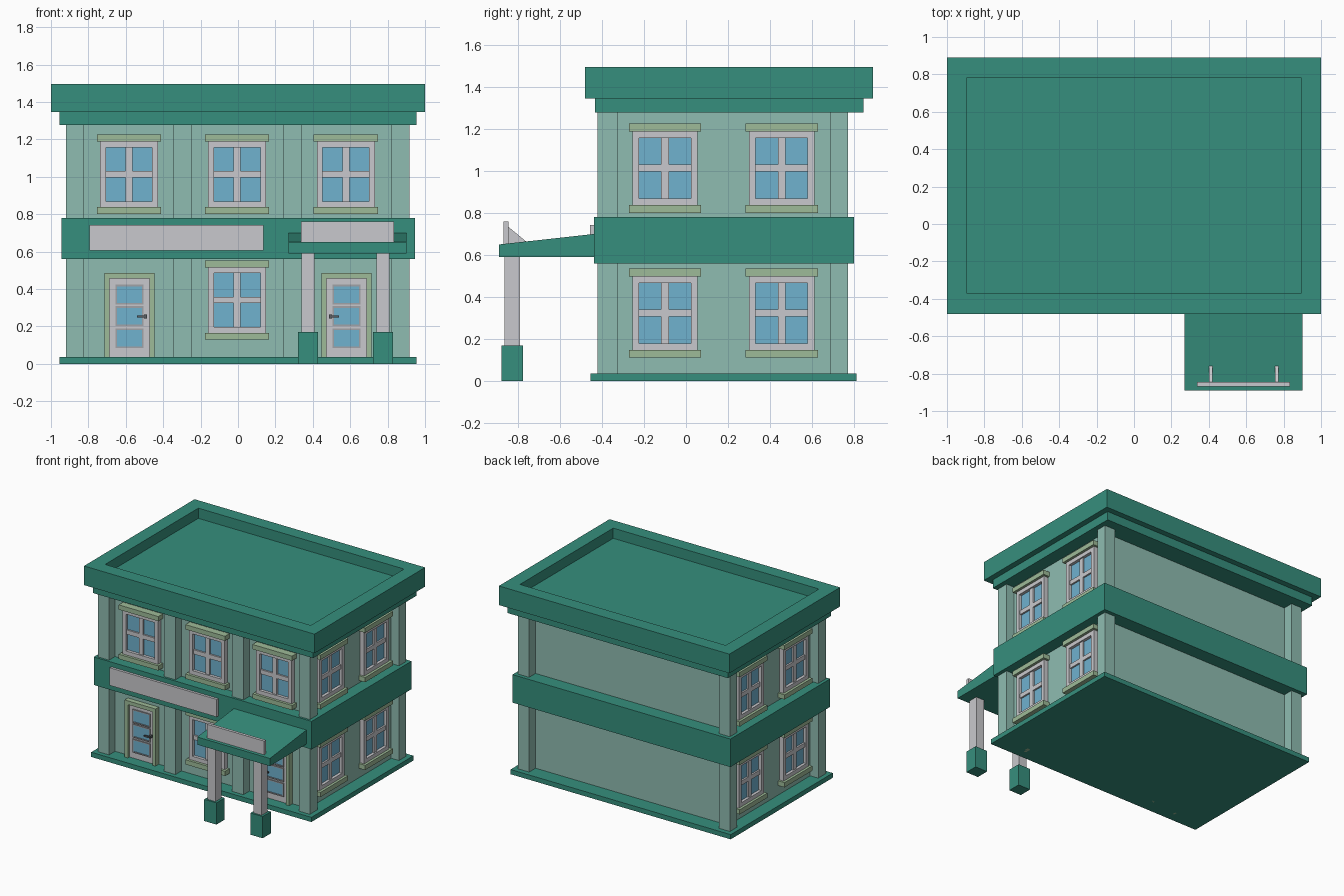
import bpy, bmesh, math
from mathutils import Matrix, Vector

if "Cube" in bpy.data.objects:
    bpy.data.objects.remove(bpy.data.objects["Cube"])


def material(name, r, g, b):
    lin = [((c / 255 + 0.055) / 1.055) ** 2.4 for c in (r, g, b)]
    m = bpy.data.materials.new(name)
    m.diffuse_color = (*lin, 1)
    m.use_nodes = True
    m.node_tree.nodes["Principled BSDF"].inputs["Base Color"].default_value = m.diffuse_color
    return m


GREEN = material("deep green", 54, 143, 125)
WALL = material("pale green", 143, 188, 177)
GREY = material("light grey", 201, 201, 205)
GLASS = material("glass blue", 112, 178, 207)
TRIM = material("olive trim", 158, 187, 152)
DARK = material("dark metal", 90, 95, 100)
FRAME = material("mid grey", 160, 162, 167)


def boxes(name, mat, items, matrix=Matrix()):
    """One object from (x0, x1, y0, y1, z0, z1) boxes."""
    bm = bmesh.new()
    for x0, x1, y0, y1, z0, z1 in items:
        m = Matrix.Translation(((x0 + x1) / 2, (y0 + y1) / 2, (z0 + z1) / 2))
        bmesh.ops.create_cube(bm, size=1, matrix=m @ Matrix.Diagonal((x1 - x0, y1 - y0, z1 - z0, 1)))
    return finish(name, mat, bm, matrix)


def finish(name, mat, bm, matrix=Matrix()):
    bmesh.ops.recalc_face_normals(bm, faces=bm.faces)
    me = bpy.data.meshes.new(name)
    bm.to_mesh(me)
    bm.free()
    me.materials.append(mat)
    ob = bpy.data.objects.new(name, me)
    ob.matrix_world = matrix
    bpy.context.collection.objects.link(ob)
    return ob


def side_prism(name, mat, profile, spans):
    """Extrude a (y, z) profile along x over each span."""
    bm = bmesh.new()
    for x0, x1 in spans:
        face = bm.faces.new([bm.verts.new((x0, y, z)) for y, z in profile])
        ext = bmesh.ops.extrude_face_region(bm, geom=[face])
        bmesh.ops.translate(bm, vec=(x1 - x0, 0, 0),
                            verts=[v for v in ext["geom"] if isinstance(v, bmesh.types.BMVert)])
    return finish(name, mat, bm)


def ring(w, z0, z1, t, d, back=0.01):
    """Four bars round an opening; the outside faces -y."""
    return [(-w, -w + t, -d, back, z0, z1), (w - t, w, -d, back, z0, z1),
            (-w + t, w - t, -d, back, z0, z0 + t), (-w + t, w - t, -d, back, z1 - t, z1)]


def place(x, y, z, turn=0):
    return Matrix.Translation((x, y, z)) @ Matrix.Rotation(math.radians(turn), 4, 'Z')


def window(m):
    # origin is the centre of the window on the wall
    boxes("window_frame", GREY, ring(0.155, -0.175, 0.175, 0.031, 0.035) +
          [(-0.018, 0.018, -0.025, 0.01, -0.145, 0.145),
           (-0.125, -0.018, -0.025, 0.01, -0.017, 0.017),
           (0.018, 0.125, -0.025, 0.01, -0.017, 0.017)], m)
    boxes("window_glass", GLASS, [(-0.126, 0.126, -0.012, 0.005, -0.146, 0.146)], m)
    boxes("window_sill_and_head", TRIM, [(-0.172, 0.172, -0.055, 0.01, 0.175, 0.212),
                                         (-0.172, 0.172, -0.055, 0.01, -0.212, -0.175)], m)


def door(m, handle):
    boxes("door_trim", TRIM, [(-0.134, -0.106, -0.04, 0.01, 0, 0.485), (0.106, 0.134, -0.04, 0.01, 0, 0.485),
                              (-0.106, 0.106, -0.04, 0.01, 0.455, 0.485)], m)
    boxes("door_leaf", GREY, [(-0.106, 0.106, -0.02, 0.01, 0.03, 0.455)], m)
    for z in (0.137, 0.255, 0.37):
        boxes("door_pane_frame", FRAME, ring(0.076, z - 0.053, z + 0.053, 0.009, 0.028), m)
        boxes("door_pane", GLASS, [(-0.067, 0.067, -0.023, 0, z - 0.044, z + 0.044)], m)
    boxes("door_handle", DARK, [(min(handle * 0.04, handle * 0.09), max(handle * 0.04, handle * 0.09),
                                 -0.052, -0.042, 0.247, 0.259),
                                (handle * 0.085 - 0.008, handle * 0.085 + 0.008, -0.045, -0.015, 0.243, 0.263)], m)


# Main masses
FRONT, BACK, SIDE = -0.345, 0.69, 0.85
boxes("walls", WALL, [(-SIDE, SIDE, FRONT, BACK, 0.02, 1.3)])
boxes("base_slab", GREEN, [(-0.955, 0.955, -0.455, 0.81, 0, 0.037)])
boxes("middle_band", GREEN, [(-0.945, 0.945, -0.437, 0.80, 0.56, 0.78)])
boxes("lower_cornice", GREEN, [(-0.955, 0.955, -0.433, 0.845, 1.277, 1.346)])

# Pillars at the corners and between the front bays
pillars = [(x, x + 0.095, y0, y1, 0.03, 1.28) for x in (-0.92, 0.822) for y0, y1 in ((-0.42, -0.325), (0.685, 0.77))]
pillars += [(x, x + 0.098, -0.42, -0.325, 0.03, 1.28) for x in (-0.347, 0.243)]
boxes("pillars", WALL, pillars)

# Roof slab with a sunken top
bm = bmesh.new()
bmesh.ops.create_cube(bm, size=1, matrix=Matrix.Translation((0, 0.205, 1.42)) @ Matrix.Diagonal((2, 1.37, 0.15, 1)))
top = max(bm.faces, key=lambda f: f.calc_center_median().z)
bmesh.ops.inset_individual(bm, faces=[top], thickness=0.152)
inner = bmesh.ops.extrude_face_region(bm, geom=[top])
bmesh.ops.translate(bm, vec=Vector((0, 0, -0.08)),
                    verts=[v for v in inner["geom"] if isinstance(v, bmesh.types.BMVert)])
if top.is_valid:
    bmesh.ops.delete(bm, geom=[top], context='FACES_ONLY')
finish("roof", GREEN, bm)

# Windows on the front and both sides
for x, z in ((-0.583, 1.013), (-0.005, 1.013), (0.577, 1.013), (-0.005, 0.341)):
    window(place(x, FRONT, z))
for y in (-0.10, 0.455):
    for z in (1.013, 0.324):
        window(place(SIDE, y, z, 90))
        window(place(-SIDE, y, z, -90))

# Doors
door(place(-0.58, FRONT, 0), 1)
door(place(0.58, FRONT, 0), -1)

# Entrance canopy with posts
side_prism("canopy", GREEN, [(-0.89, 0.59), (-0.42, 0.59), (-0.42, 0.702), (-0.89, 0.65)], [(0.27, 0.90)])
for x in (0.374, 0.775):
    boxes("canopy_post", GREY, [(x - 0.035, x + 0.035, -0.863, -0.79, 0.16, 0.592)])
    boxes("post_base", GREEN, [(x - 0.053, x + 0.053, -0.877, -0.775, 0, 0.17)])

# Blank sign boards
boxes("band_sign", GREY, [(-0.795, 0.135, -0.457, -0.43, 0.605, 0.743)])
boxes("canopy_sign", GREY, [(0.338, 0.835, -0.868, -0.845, 0.65, 0.76)])
side_prism("sign_braces", GREY, [(-0.846, 0.65), (-0.755, 0.66), (-0.846, 0.735)], [(0.402, 0.42), (0.754, 0.772)])
